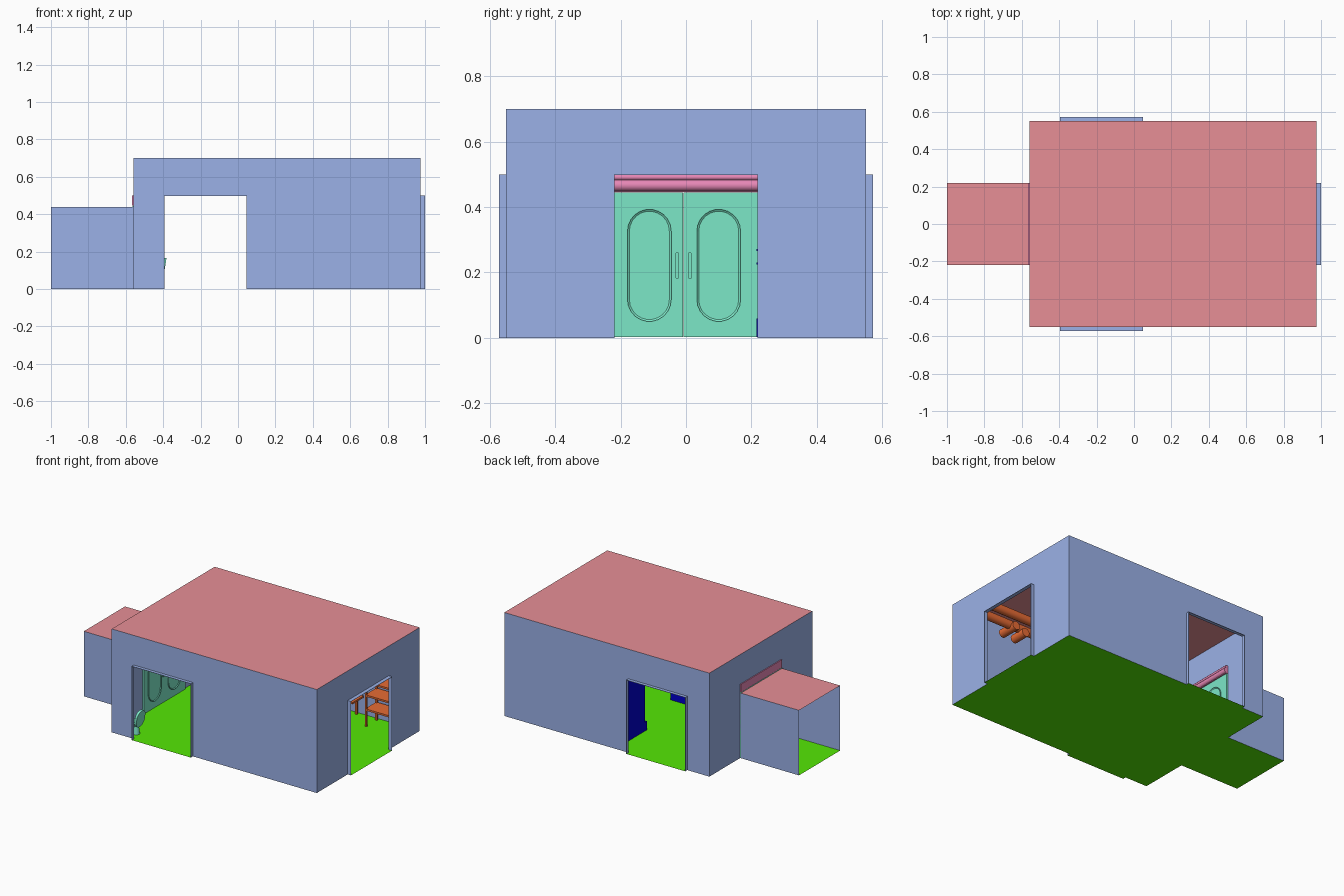
import bpy, bmesh, math
from mathutils import Vector, Matrix

cube = bpy.data.objects.get("Cube")
if cube:
    bpy.data.objects.remove(cube, do_unlink=True)


def material(name, *srgb):
    lin = [((c / 255 + 0.055) / 1.055) ** 2.4 if c > 10 else c / 255 / 12.92 for c in srgb]
    m = bpy.data.materials.new(name)
    m.use_nodes = True
    m.diffuse_color = (*lin, 1)
    m.node_tree.nodes["Principled BSDF"].inputs["Base Color"].default_value = (*lin, 1)
    return m


BLUE = material("wall blue", 158, 181, 236)
ROSE = material("roof rose", 234, 145, 152)
GREEN = material("floor green", 86, 236, 6)
TEAL = material("door teal", 126, 234, 202)
PINK = material("shutter pink", 252, 148, 198)
NAVY = material("locker navy", 0, 0, 205)
WOOD = material("wood orange", 240, 112, 55)


def finish(name, bm, mat):
    mesh = bpy.data.meshes.new(name)
    bm.to_mesh(mesh)
    bm.free()
    mesh.materials.append(mat)
    ob = bpy.data.objects.new(name, mesh)
    bpy.context.collection.objects.link(ob)
    return ob


def sheet(name, points, mat):
    bm = bmesh.new()
    bm.faces.new([bm.verts.new(p) for p in points])
    return finish(name, bm, mat)


def flat(name, x0, x1, y0, y1, z, mat):
    return sheet(name, [(x0, y0, z), (x1, y0, z), (x1, y1, z), (x0, y1, z)], mat)


def box(name, lo, hi, mat):
    lo, hi = Vector(lo), Vector(hi)
    bm = bmesh.new()
    bmesh.ops.create_cube(bm, size=1)
    for v in bm.verts:
        v.co = [(lo[i] + hi[i]) / 2 + v.co[i] * (hi[i] - lo[i]) for i in range(3)]
    return finish(name, bm, mat)


def rod(name, a, b, r1, r2, mat, sides=16):
    a, b = Vector(a), Vector(b)
    bm = bmesh.new()
    turn = (b - a).to_track_quat("Z", "Y").to_matrix().to_4x4()
    bmesh.ops.create_cone(bm, cap_ends=True, segments=sides, radius1=r1, radius2=r2,
                          depth=(b - a).length, matrix=Matrix.Translation((a + b) / 2) @ turn)
    for f in bm.faces:
        f.smooth = len(f.verts) == 4
    for e in bm.edges:
        e.smooth = all(f.smooth for f in e.link_faces)
    return finish(name, bm, mat)


def oval_plate(name, x, y, z0, z1, half, depth, rim, mat):
    """Round-ended upright plate facing +x, with a sunk centre if rim is set."""
    bm = bmesh.new()
    verts = []
    for i in range(24):
        t = math.pi * (i / 11 if i < 12 else 1 + (i - 12) / 11)
        mid = z1 - half if i < 12 else z0 + half
        verts.append(bm.verts.new((x, y + half * math.cos(t), mid + half * math.sin(t))))
    face = bm.faces.new(verts)
    top = bmesh.ops.extrude_face_region(bm, geom=[face])["geom"]
    bmesh.ops.translate(bm, vec=(depth, 0, 0), verts=[g for g in top if isinstance(g, bmesh.types.BMVert)])
    front = [g for g in top if isinstance(g, bmesh.types.BMFace)]
    if rim:
        bmesh.ops.inset_individual(bm, faces=front, thickness=rim, depth=0)
        bmesh.ops.translate(bm, vec=(-depth * 0.7, 0, 0), verts=front[0].verts)
    bmesh.ops.recalc_face_normals(bm, faces=bm.faces)
    return finish(name, bm, mat)


X0, X1, Y, H = -0.56, 0.975, 0.55, 0.7      # main room
D0, D1, DH, W = -0.395, 0.047, 0.5, 0.22    # doorways
AX, AH, T = -1.0, 0.44, 0.002               # side annex, frame thickness


def opening_outline(a0, a1, b0, b1):
    return [(a0, 0), (b0, 0), (b0, DH), (b1, DH), (b1, 0), (a1, 0), (a1, H), (a0, H)]


# Main room shell
flat("main_roof", X0, X1, -Y, Y, H, ROSE)
flat("main_floor", X0, X1, -Y, Y, 0, GREEN)
for name, y in (("front_wall", -Y), ("back_wall", Y)):
    sheet(name, [(u, y, z) for u, z in opening_outline(X0, X1, D0, D1)], BLUE)
for name, x in (("left_wall", X1), ("right_wall", X0)):
    sheet(name, [(x, u, z) for u, z in opening_outline(-Y, Y, -W, W)], BLUE)

# Door frames and thresholds
for name, s in (("front", -1), ("back", 1)):
    lo, hi = sorted((s * Y, s * (Y + 0.022)))
    box(name + "_frame_jamb_a", (D0, lo, 0), (D0 + T, hi, DH), BLUE)
    box(name + "_frame_jamb_b", (D1 - T, lo, 0), (D1, hi, DH), BLUE)
    box(name + "_frame_lintel", (D0, lo, DH - T), (D1, hi, DH), BLUE)
    flat(name + "_threshold", D0, D1, lo, hi, 0, GREEN)
for s in (-1, 1):
    lo, hi = sorted((s * W, s * (W - T)))
    box("side_frame_jamb", (X1, lo, 0), (1, hi, DH), BLUE)
box("side_frame_lintel", (X1, -W, DH - T), (1, W, DH), BLUE)
flat("side_threshold", X1, 1, -W, W, 0, GREEN)

# Annex, open at its far end
flat("annex_roof", AX, X0, -W, W, AH, ROSE)
flat("annex_floor", AX, X0, -W, W, 0, GREEN)
for y in (-W, W):
    sheet("annex_wall", [(AX, y, 0), (X0, y, 0), (X0, y, AH), (AX, y, AH)], BLUE)

# Double door with oval panels and handles
GAP = -0.008
for y0, y1, yp, yh in ((-W, GAP - 0.001, -0.112, -0.027), (GAP + 0.001, W, 0.1, 0.012)):
    box("door_leaf", (X0 - 0.005, y0, 0.002), (X0 + 0.012, y1, AH + 0.004), TEAL)
    oval_plate("door_panel", X0 + 0.012, yp, 0.05, 0.393, 0.067, 0.006, 0.006, TEAL)
    oval_plate("door_handle", X0 + 0.018, yh, 0.18, 0.262, 0.005, 0.007, 0, TEAL)
    for z in (0.2, 0.242):
        rod("handle_post", (X0 + 0.01, yh, z), (X0 + 0.02, yh, z), 0.003, 0.003, TEAL, 8)

# Rolled shutter above the double door
box("shutter_case", (X0 - 0.006, -W, 0.446), (X0 + 0.018, W, DH), PINK)
rod("shutter_roll_lower", (X0 + 0.012, -W, 0.466), (X0 + 0.012, W, 0.466), 0.018, 0.018, PINK)
rod("shutter_roll_upper", (X0 + 0.012, -W, 0.491), (X0 + 0.012, W, 0.491), 0.009, 0.009, PINK)

# Lockers on both sides of the room
for s, edge in ((-1, 0.222), (1, 0.216)):
    def span(a, b):
        return sorted((s * a, s * b))
    (a, b), (c, d), (e, f) = span(0.24, 0.52), span(edge, 0.52), span(edge, 0.24)
    box("locker_body", (0.14, a, 0.06), (0.27, b, 0.48), NAVY)
    box("locker_base", (0.14, c, 0.002), (0.27, d, 0.06), NAVY)
    for z in (0.225, 0.265):
        box("locker_handle", (0.2, e, z), (0.21, f, z + 0.006), NAVY)

# Storage rack with a low side stand
for x, top in ((0.52, 0.13), (0.67, 0.31), (0.94, 0.31)):
    for y in (0.415, 0.525):
        box("rack_post", (x - 0.006, y - 0.006, 0.002), (x + 0.006, y + 0.006, top), WOOD)
for z in (0.115, 0.21, 0.3):
    box("rack_shelf", (0.665, 0.41, z - 0.006), (0.945, 0.53, z + 0.006), WOOD)
box("stand_top", (0.5, 0.41, 0.125), (0.57, 0.53, 0.137), WOOD)
box("rack_crate", (0.87, 0.43, 0.121), (0.91, 0.48, 0.15), GREEN)

# Overhead wooden poles
for y in (-0.38, -0.27):
    rod("long_pole", (0.3, y, 0.6), (0.95, y, 0.6), 0.028, 0.028, WOOD)
for x, y, z in ((0.645, -0.47, 0.585), (0.57, -0.45, 0.565)):
    rod("cross_pole", (x, y, z), (x, -0.34, z), 0.028, 0.028, WOOD)

# Basin seat with a leaning rounded back, beside the front doorway
rod("seat_pedestal", (-0.425, -0.48, 0.002), (-0.425, -0.48, 0.06), 0.022, 0.016, TEAL)
rod("seat_bowl", (-0.435, -0.48, 0.05), (-0.435, -0.48, 0.085), 0.018, 0.036, TEAL)
back = oval_plate("seat_back", 0, 0, 0, 0.115, 0.045, 0.016, 0, TEAL)
back.location = (-0.416, -0.48, 0.055)
back.rotation_euler = (0, math.radians(9), 0)
